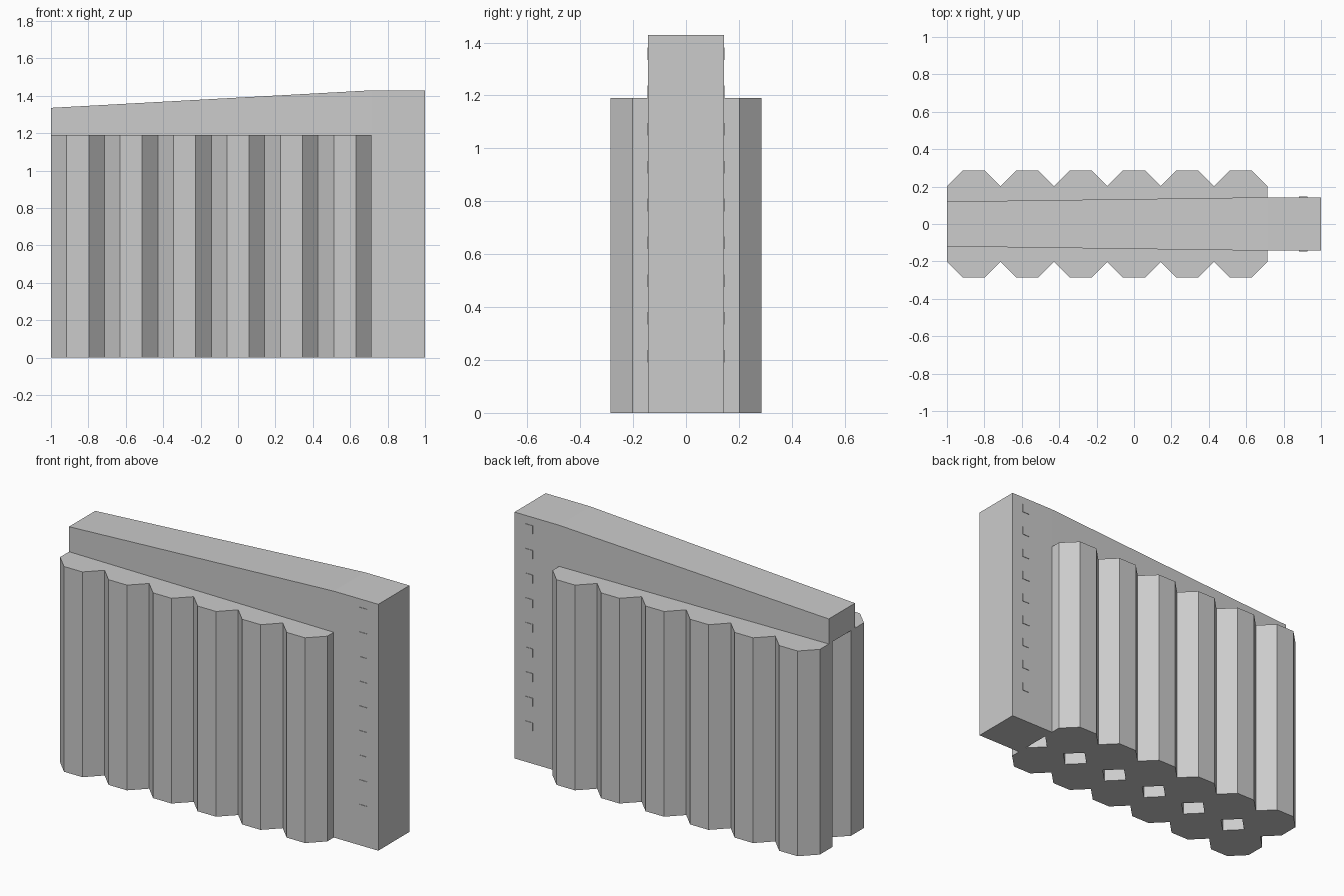
import bpy
import bmesh
import math

old = bpy.data.objects.get("Cube")
if old:
    bpy.data.objects.remove(old, do_unlink=True)

# One plain grey for everything
grey = bpy.data.materials.new("plain grey")
grey.use_nodes = True
colour = (0.6, 0.6, 0.6, 1)
grey.diffuse_color = colour
grey.node_tree.nodes["Principled BSDF"].inputs["Base Color"].default_value = colour

UNIT = 1 / 7            # half the column spacing
COLUMN_TOP = 1.19
WALL_TOP = 10 * UNIT
PILLAR_START = 1 - 2 * UNIT


def finish(name, bm):
    bmesh.ops.recalc_face_normals(bm, faces=bm.faces[:])
    mesh = bpy.data.meshes.new(name)
    bm.to_mesh(mesh)
    bm.free()
    mesh.materials.append(grey)
    obj = bpy.data.objects.new(name, mesh)
    bpy.context.collection.objects.link(obj)
    return obj


def loft(name, lower, upper):
    """Solid between two matching rings of points."""
    bm = bmesh.new()
    low = [bm.verts.new(p) for p in lower]
    high = [bm.verts.new(p) for p in upper]
    bm.faces.new(low)
    bm.faces.new(high)
    for i in range(len(low)):
        j = (i + 1) % len(low)
        bm.faces.new((low[i], low[j], high[j], high[i]))
    return finish(name, bm)


def box(name, x0, x1, y0, y1, z0, z1):
    ring = [(x0, y0), (x1, y0), (x1, y1), (x0, y1)]
    return loft(name, [(x, y, z0) for x, y in ring], [(x, y, z1) for x, y in ring])


# Two rows of touching octagonal columns, with diamond gaps between them
radius = UNIT / math.cos(math.pi / 8)
for side, row in ((-1, "front"), (1, "back")):
    for i in range(6):
        cx = -1 + UNIT * (2 * i + 1)
        ring = []
        for k in range(8):
            a = math.pi / 8 + k * math.pi / 4
            ring.append((cx + radius * math.cos(a), side * UNIT + radius * math.sin(a)))
        loft(f"{row}_column_{i + 1}",
             [(x, y, 0) for x, y in ring],
             [(x, y, COLUMN_TOP) for x, y in ring])

# Tapered beam resting on the columns
ends = ((-1, 0.12, 1.335), (PILLAR_START, UNIT, WALL_TOP))
rings = [[(x, -w, COLUMN_TOP), (x, w, COLUMN_TOP), (x, w, top), (x, -w, top)]
         for x, w, top in ends]
loft("top_beam", rings[0], rings[1])

# Full-height end pillar
box("end_pillar", PILLAR_START, 1, -UNIT, UNIT, 0, WALL_TOP)

# Small raised plates up both faces of the pillar
half = UNIT / 6
for side, row in ((-1, "front"), (1, "back")):
    for k in range(9):
        z = UNIT * (k + 1.5)
        y0, y1 = sorted((side * (UNIT - 0.002), side * (UNIT + 0.003)))
        box(f"{row}_plate_{k + 1}", 0.905 - half, 0.905 + half, y0, y1, z - half, z + half)
